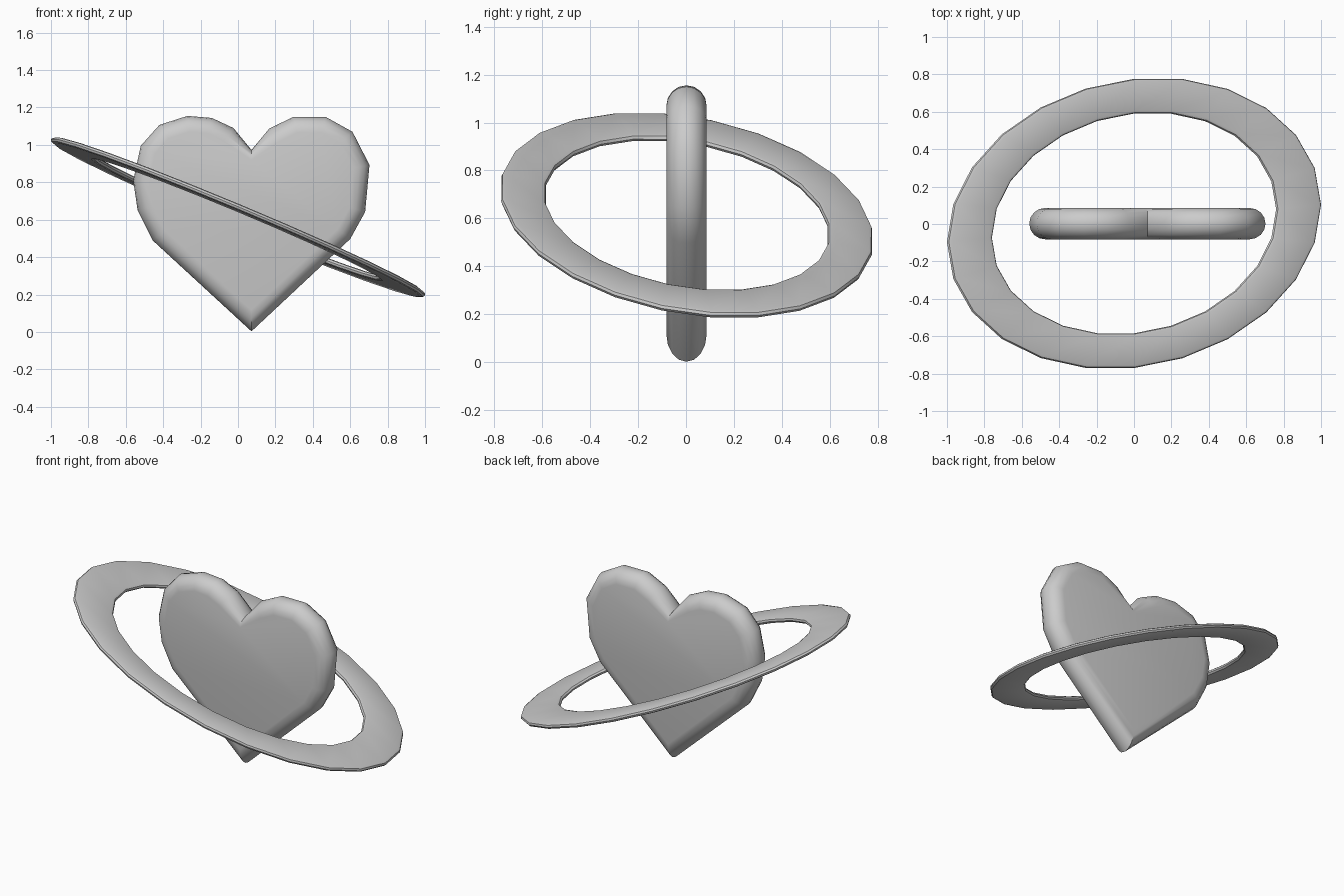
import bpy, bmesh, math
from mathutils import Vector

if "Cube" in bpy.data.objects:
    bpy.data.objects.remove(bpy.data.objects["Cube"])


def make_object(name, rings, closed):
    """Skin a list of equal vertex rings; cap the ends unless closed."""
    bm = bmesh.new()
    loops = [[bm.verts.new(p) for p in ring] for ring in rings]
    pairs = list(zip(loops, loops[1:] + loops[:1]))
    if not closed:
        pairs.pop()
        bm.faces.new(loops[0])
        bm.faces.new(loops[-1])
    for a, b in pairs:
        n = len(a)
        for i in range(n):
            j = (i + 1) % n
            bm.faces.new((a[i], a[j], b[j], b[i]))
    bmesh.ops.recalc_face_normals(bm, faces=bm.faces[:])
    mesh = bpy.data.meshes.new(name)
    bm.to_mesh(mesh)
    bm.free()
    obj = bpy.data.objects.new(name, mesh)
    bpy.context.collection.objects.link(obj)
    bpy.ops.object.select_all(action='DESELECT')
    bpy.context.view_layer.objects.active = obj
    obj.select_set(True)
    bpy.ops.object.shade_smooth_by_angle(angle=math.radians(35))
    return obj


# Heart outline (x, z), clockwise from the bottom tip
outline = [Vector(p) for p in (
    (0.072, 0.003), (-0.457, 0.49), (-0.537, 0.65), (-0.56, 0.81),
    (-0.52, 0.995), (-0.42, 1.107), (-0.27, 1.155), (-0.14, 1.144),
    (-0.024, 1.09), (0.072, 0.973), (0.168, 1.088), (0.297, 1.15),
    (0.468, 1.15), (0.612, 1.07), (0.703, 0.893), (0.68, 0.642),
    (0.6, 0.497))]


def inward(i):
    """Inward offset direction; mitred on convex corners only."""
    p = outline[i]
    d1 = (p - outline[i - 1]).normalized()
    d2 = (outline[(i + 1) % len(outline)] - p).normalized()
    n = (Vector((d1.y, -d1.x)) + Vector((d2.y, -d2.x))) / 2
    convex = d1.cross(d2) < 0
    return n / n.length_squared if convex else n


# Heart: fully rounded rim swept from front to back
R, STEPS = 0.084, 8
inset = [inward(i) for i in range(len(outline))]
rings = []
for k in range(STEPS + 1):
    t = -math.pi / 2 + math.pi * k / STEPS
    off = R * (1 - math.cos(t))
    pts = [p + n * off for p, n in zip(outline, inset)]
    rings.append([(p.x, R * math.sin(t) + 0.002, p.y) for p in pts])
make_object("heart", rings, False)

# Orbit ring: flat oval band with rounded edges, in a tilted plane
centre = Vector((0, 0.003, 0.613))
A, B = Vector((1, 0.1, -0.417)), Vector((0, 0.773, -0.057))
normal = A.cross(B).normalized()
profile = []   # (scale of oval, height above its plane)
H = 0.016
for edge, start in ((0.98, -90), (0.78, 90)):
    for k in range(5):
        a = math.radians(start + 45 * k)
        profile.append((edge + 0.02 * math.cos(a), H * math.sin(a)))
SEG = 24
rings = []
for i in range(SEG):
    t = 2 * math.pi * i / SEG
    d = A * math.cos(t) + B * math.sin(t)
    rings.append([centre + d * s + normal * h for s, h in profile])
make_object("orbit_ring", rings, True)
